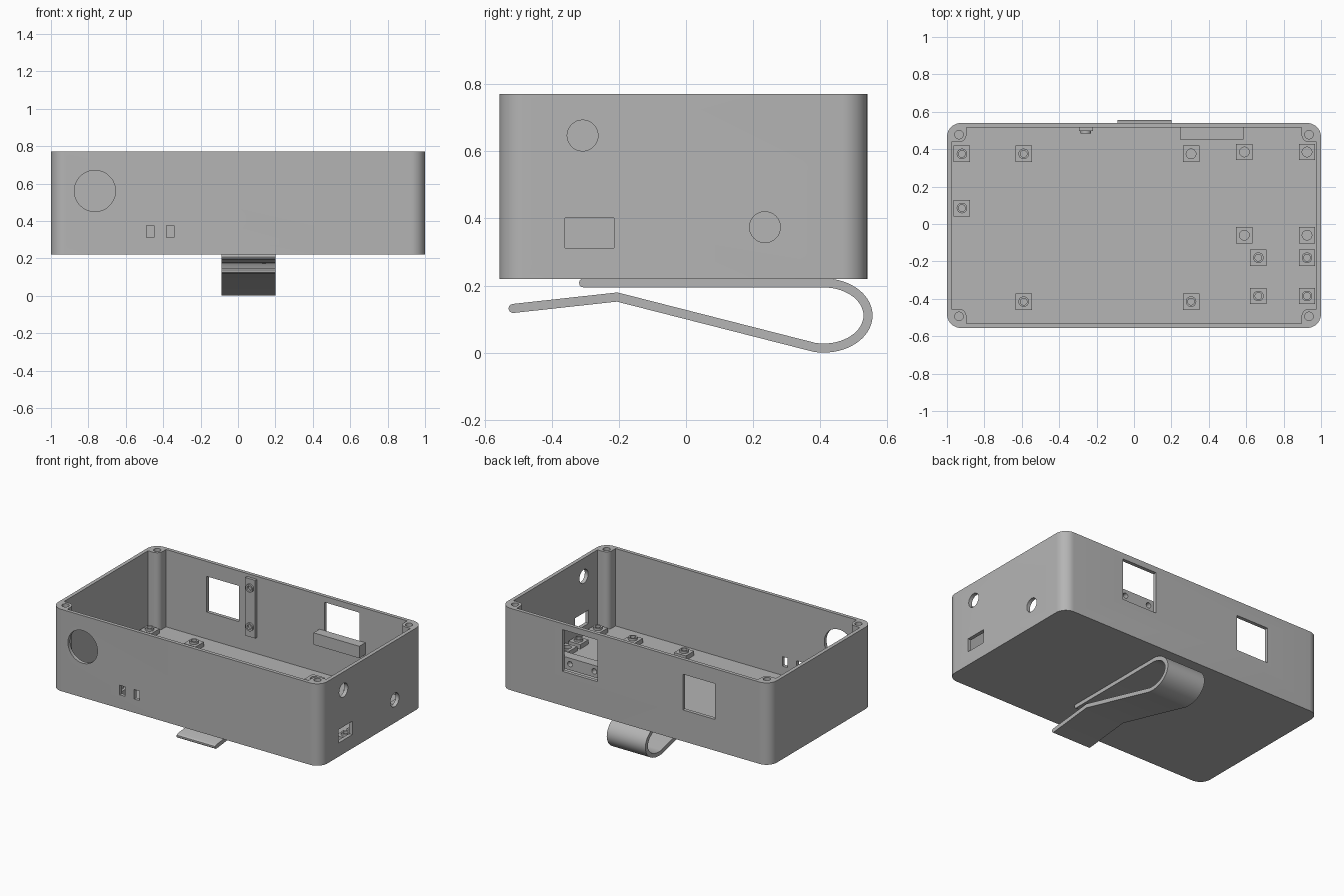
import bpy, bmesh
from math import pi, cos, sin, radians
from mathutils import Matrix, Vector

cube = bpy.data.objects.get("Cube")
if cube:
    bpy.data.objects.remove(cube, do_unlink=True)

grey = bpy.data.materials.new("plain grey")
grey.use_nodes = True
COLOUR = (0.46, 0.46, 0.46, 1)
grey.diffuse_color = COLOUR
grey.node_tree.nodes["Principled BSDF"].inputs["Base Color"].default_value = COLOUR

MID_Y = -0.008           # box centre in y
BASE, FLOOR, RIM = 0.22, 0.25, 0.77


def finish(name, bm):
    bmesh.ops.recalc_face_normals(bm, faces=bm.faces)
    mesh = bpy.data.meshes.new(name)
    bm.to_mesh(mesh)
    bm.free()
    mesh.materials.append(grey)
    obj = bpy.data.objects.new(name, mesh)
    bpy.context.collection.objects.link(obj)
    return obj


def prism(name, points, direction):
    """Extrude a closed outline of 3D points."""
    bm = bmesh.new()
    face = bm.faces.new([bm.verts.new(p) for p in points])
    out = bmesh.ops.extrude_face_region(bm, geom=[face])
    moved = [v for v in out["geom"] if isinstance(v, bmesh.types.BMVert)]
    bmesh.ops.translate(bm, verts=moved, vec=direction)
    return finish(name, bm)


def box(name, x0, x1, y0, y1, z0, z1):
    return prism(name, [(x0, y0, z0), (x1, y0, z0), (x1, y1, z0), (x0, y1, z0)],
                 (0, 0, z1 - z0))


def cylinder(name, centre, radius, depth, axis="Z", sides=32):
    bm = bmesh.new()
    turn = {"X": Matrix.Rotation(pi / 2, 4, "Y"), "Y": Matrix.Rotation(pi / 2, 4, "X"),
            "Z": Matrix()}[axis]
    bmesh.ops.create_cone(bm, cap_ends=True, segments=sides, radius1=radius, radius2=radius,
                          depth=depth, matrix=Matrix.Translation(centre) @ turn)
    return finish(name, bm)


def combine(obj, other, operation="DIFFERENCE"):
    """Boolean one part with another, then discard the second."""
    mod = obj.modifiers.new("bool", "BOOLEAN")
    mod.operation, mod.object, mod.solver = operation, other, "EXACT"
    graph = bpy.context.evaluated_depsgraph_get()
    mesh = bpy.data.meshes.new_from_object(obj.evaluated_get(graph))
    obj.modifiers.clear()
    obj.data = mesh
    bpy.data.objects.remove(other, do_unlink=True)


def mirrored_outline(quarter, z):
    """Close a quarter outline (+x, +y, running from x side to y side) into a full loop."""
    back = quarter[::-1]
    loop = quarter + [(-x, y) for x, y in back] + [(-x, -y) for x, y in quarter] \
        + [(x, -y) for x, y in back]
    return [(x, y + MID_Y, z) for x, y in loop]


# Case: rounded outer shell, hollowed around four corner posts
R, HX, HY = 0.075, 1.0, 0.548
outer = [(HX - R + R * cos(a), HY - R + R * sin(a)) for a in [pi / 2 * i / 10 for i in range(11)]]
case = prism("case", mirrored_outline(outer, BASE), (0, 0, RIM - BASE))
PX, PY, PR = 0.936, 0.486, 0.04
post = [(PX + PR * cos(a), PY + PR * sin(a)) for a in [-pi / 2 - pi / 2 * i / 8 for i in range(9)]]
inner = [(0.975, PY - PR)] + post + [(PX - PR, 0.524)]
combine(case, prism("cavity", mirrored_outline(inner, FLOOR), (0, 0, 1)))

# Screw holes in the corner posts
for sx in (-1, 1):
    for sy in (-1, 1):
        combine(case, cylinder("hole", (sx * PX, sy * PY + MID_Y, RIM), 0.023, 0.4, sides=20))

# Front wall: large round opening and two slots
combine(case, cylinder("hole", (-0.765, -0.55, 0.56), 0.11, 0.12, "Y", 48))
for x in (-0.47, -0.363):
    combine(case, box("slot", x - 0.02, x + 0.02, -0.6, -0.5, 0.312, 0.376))

# Left wall: two round openings and a rectangular port
for y, z in ((-0.308, 0.647), (0.235, 0.374)):
    combine(case, cylinder("hole", (0.99, y, z), 0.046, 0.1, "X"))
combine(case, box("port", 0.95, 1.05, -0.36, -0.215, 0.312, 0.402))

# Back wall: two windows
combine(case, box("window", 0.28, 0.54, 0.5, 0.6, 0.45, 0.73))
combine(case, box("window", -0.595, -0.355, 0.5, 0.6, 0.43, 0.67))

# Shelf behind the larger window, with two screw holes
shelf = box("window_shelf", 0.245, 0.585, 0.452, 0.517, 0.46, 0.54)
for x in (0.32, 0.5):
    combine(shelf, cylinder("hole", (x, 0.52, 0.5), 0.018, 0.08, "Y", 20))

# Upright mounting strip with two hollow bosses
strip = box("mounting_strip", -0.295, -0.22, 0.497, 0.517, 0.36, 0.75)
for z in (0.43, 0.69):
    combine(strip, cylinder("boss", (-0.258, 0.498, z), 0.027, 0.026, "Y", 24), "UNION")
    combine(strip, cylinder("hole", (-0.258, 0.485, z), 0.016, 0.03, "Y", 24))

# Floor standoffs: ringed ones carry a collar, plain ones only a hole
ringed = [(-0.92, 0.375), (-0.59, 0.375), (-0.92, 0.085), (-0.59, -0.415), (0.305, -0.415),
          (0.665, -0.18), (0.925, -0.18), (0.665, -0.385), (0.925, -0.385)]
plain = [(0.305, 0.375), (0.59, 0.385), (0.925, 0.385), (0.59, -0.06), (0.925, -0.06)]
S = 0.044
standoffs = []
for x, y in ringed + plain:
    pad = box("standoff", x - S, x + S, y - S, y + S, FLOOR - 0.01, 0.28)
    bore = 0.026
    if (x, y) in ringed:
        combine(pad, cylinder("collar", (x, y, 0.28), 0.028, 0.03, sides=24), "UNION")
        bore = 0.018
    combine(pad, cylinder("hole", (x, y, 0.29), bore, 0.06, sides=24))
    standoffs.append(pad)

# Belt clip: a constant-thickness band following a side path
HALF = 0.0135
path = [(-0.305, 0.208), (0.0, 0.208)]
path += [(0.41 + 0.132 * cos(radians(a)), 0.111 + 0.097 * sin(radians(a)))
         for a in range(90, -106, -6)]
path += [(-0.205, 0.166), (-0.515, 0.132)]
path = [Vector(p) for p in path]


def band_side(points):
    """Offset a path to its left, mitred at bends, with a round cap at its end."""
    side = []
    for i, p in enumerate(points):
        before = (p - points[i - 1]).normalized() if i else (points[1] - p).normalized()
        after = (points[i + 1] - p).normalized() if i < len(points) - 1 else before
        along = (before + after).normalized()
        normal = Vector((-along.y, along.x))
        side.append(p + normal * HALF / along.dot(before))
    for k in range(1, 6):
        a = pi * k / 6
        side.append(p + HALF * (normal * cos(a) + along * sin(a)))
    return side


outline = band_side(path) + band_side(path[::-1])
clip = prism("belt_clip", [(-0.087, p.x, p.y) for p in outline], (0.287, 0, 0))

# Smooth the round surfaces, keep the edges sharp
bpy.ops.object.select_all(action="DESELECT")
for obj in [case, shelf, strip, clip] + standoffs:
    obj.select_set(True)
bpy.context.view_layer.objects.active = case
bpy.ops.object.shade_smooth_by_angle(angle=radians(30))
